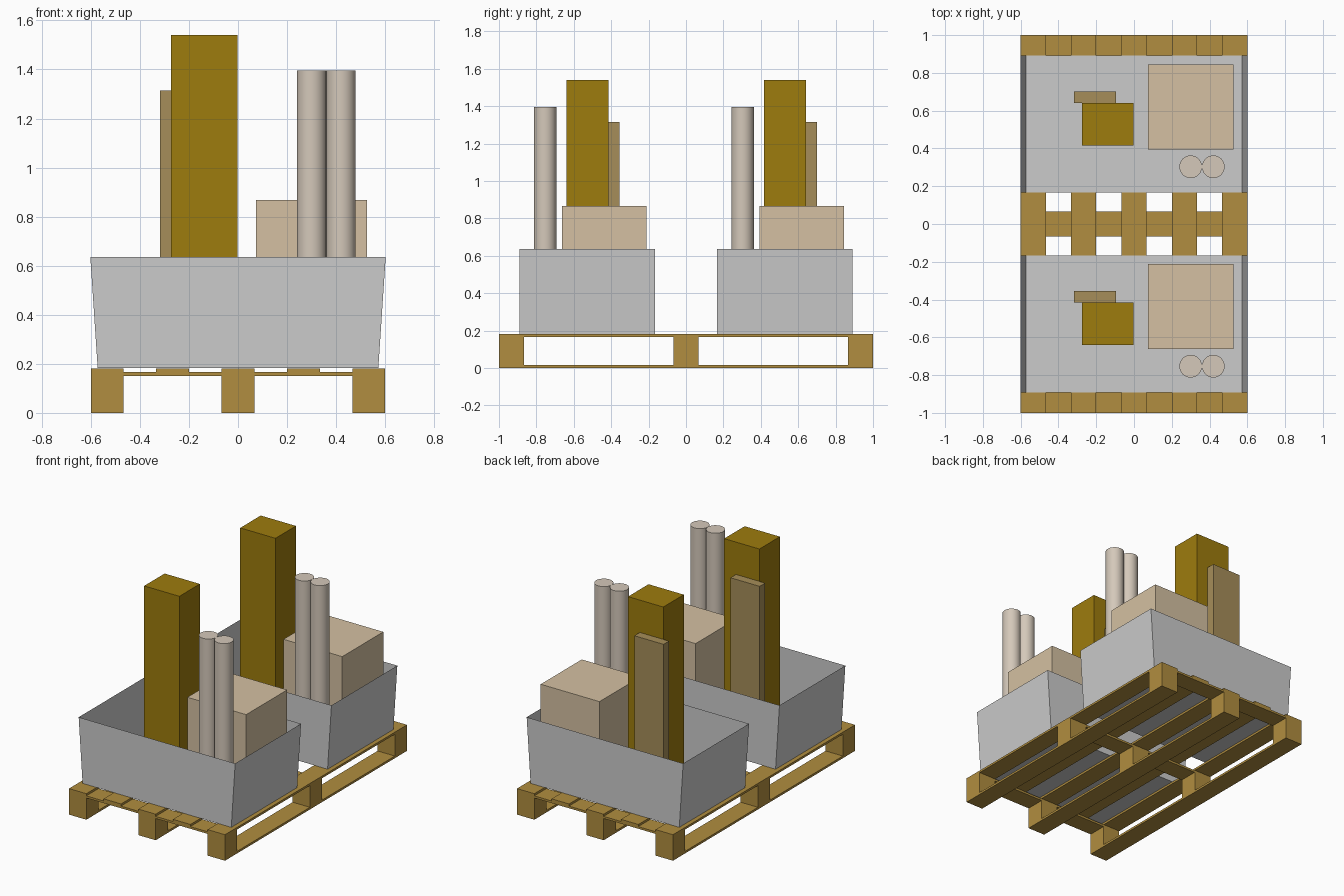
import bpy, bmesh
from math import radians

if "Cube" in bpy.data.objects:
    bpy.data.objects.remove(bpy.data.objects["Cube"])


def material(name, rgb):
    m = bpy.data.materials.new(name)
    m.diffuse_color = (*rgb, 1)
    m.use_nodes = True
    m.node_tree.nodes["Principled BSDF"].inputs["Base Color"].default_value = m.diffuse_color
    return m


wood = material("pallet_wood", (0.44, 0.27, 0.05))
ochre = material("ochre", (0.34, 0.20, 0.004))
tan = material("dull_tan", (0.38, 0.27, 0.10))
card = material("pale_card", (0.66, 0.53, 0.36))
paper = material("paper", (0.66, 0.58, 0.49))


def finish(name, bm, mat=None):
    mesh = bpy.data.meshes.new(name)
    bm.to_mesh(mesh)
    bm.free()
    ob = bpy.data.objects.new(name, mesh)
    bpy.context.collection.objects.link(ob)
    if mat:
        mesh.materials.append(mat)
    return ob


def box(name, x, y, z, mat):
    """Box from (min, max) pairs."""
    bm = bmesh.new()
    bmesh.ops.create_cube(bm, size=1)
    for v in bm.verts:
        v.co = [r[0] if c < 0 else r[1] for c, r in zip(v.co, (x, y, z))]
    return finish(name, bm, mat)


def around(c, half):
    return (c - half, c + half)


# Pallet: skids, blocks, cross boards and deck boards
B = 0.0667
T = 0.015
TOP = 0.181
columns = (-0.6 + B, 0, 0.6 - B)
rows = (-1 + B, 0, 1 - B)
for cx in columns:
    box("pallet_skid", around(cx, B), (-1, 1), (0, T), wood)
    for cy in rows:
        box("pallet_block", around(cx, B), around(cy, B), (T, TOP - 2 * T), wood)
for cy in rows:
    box("pallet_cross_board", (-0.6, 0.6), around(cy, B), (TOP - 2 * T, TOP - T), wood)
for i in range(5):
    cx = -0.6 + B + i * (1.2 - 2 * B) / 4
    box("pallet_deck_board", around(cx, B), (-1, 1), (TOP - T, TOP), wood)


# Open-topped thin bin, flared at its left and right ends
def bin_shell(cy):
    bm = bmesh.new()
    bmesh.ops.create_cube(bm, size=1)
    for v in bm.verts:
        up = v.co.z > 0
        half = 0.602 if up else 0.572
        v.co = (half if v.co.x > 0 else -half,
                cy + v.co.y * 0.724, 0.635 if up else TOP + 0.002)
    lid = [f for f in bm.faces if f.normal.z > 0.9]
    bmesh.ops.delete(bm, geom=lid, context='FACES')
    finish("bin", bm)


def tube(cx, cy):
    bpy.ops.mesh.primitive_cylinder_add(vertices=32, radius=0.06, depth=1.395 - FLOOR,
                                        location=(cx, cy, (1.395 + FLOOR) / 2))
    ob = bpy.context.object
    ob.name = "paper_roll"
    ob.data.materials.append(paper)
    bpy.ops.object.shade_smooth_by_angle(angle=radians(40))


# Two bins, each with the same contents standing on its floor
FLOOR = TOP + 0.004
for bin_y, dy in ((-0.529, 0), (0.529, 1.056)):
    bin_shell(bin_y)
    box("tall_carton", (-0.274, -0.003), (dy - 0.64, dy - 0.415), (FLOOR, 1.54), ochre)
    box("slim_carton", (-0.318, -0.094), (dy - 0.415, dy - 0.355), (FLOOR, 1.315), tan)
    box("square_carton", (0.074, 0.526), (dy - 0.662, dy - 0.211), (FLOOR, 0.867), card)
    for cx in (0.3, 0.42):
        tube(cx, dy - 0.753)
